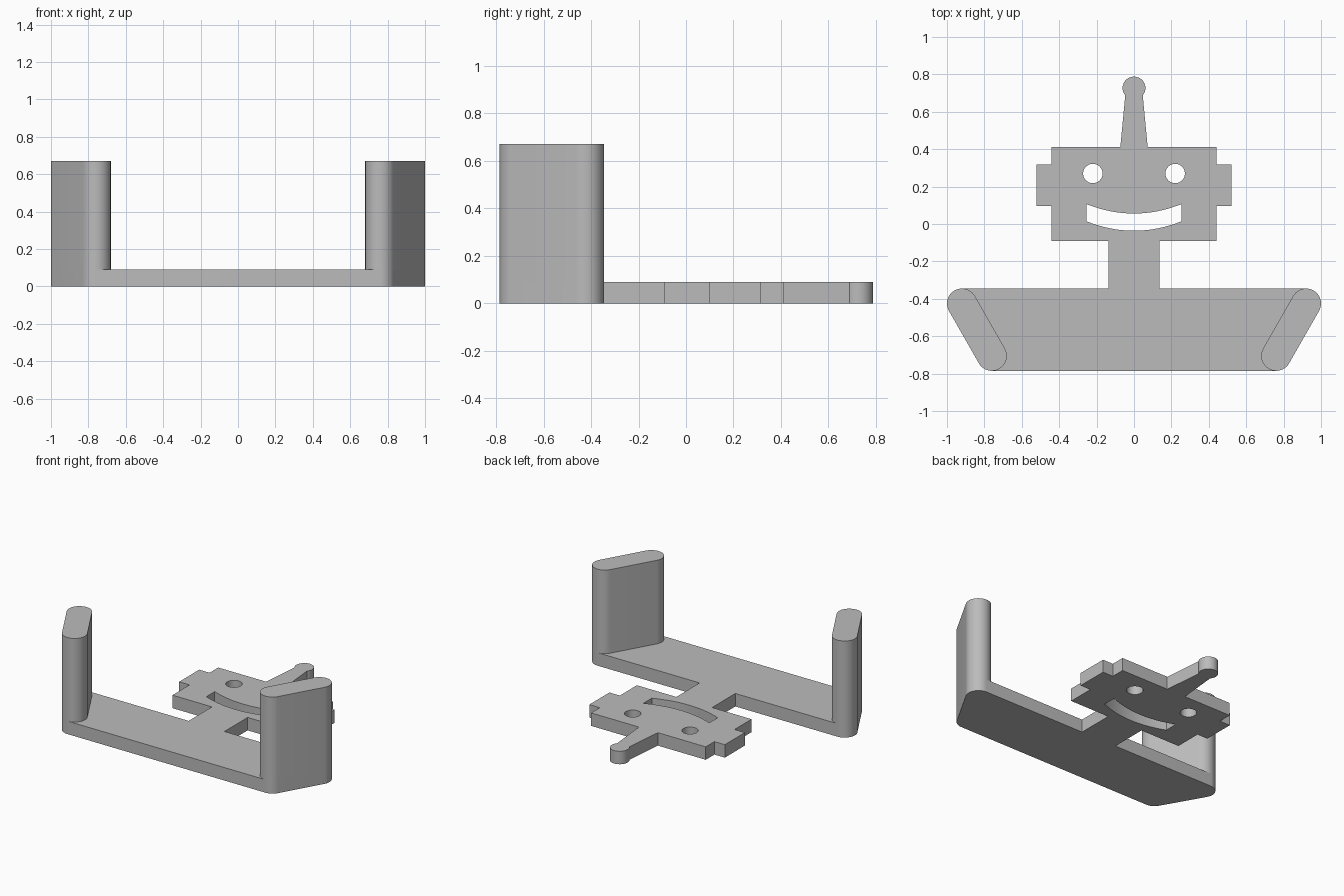
import bpy
import bmesh
from math import radians, sin, cos, atan2, degrees

cube = bpy.data.objects.get("Cube")
if cube:
    bpy.data.objects.remove(cube, do_unlink=True)

PLATE = 0.09
HEIGHT = 0.67
R = 0.08
FRONT, BACK = (0.76, -0.705), (0.92, -0.425)   # ends of the upright arm

grey = bpy.data.materials.new("plain grey")
grey.use_nodes = True
colour = (0.5, 0.5, 0.5, 1)
grey.diffuse_color = colour
grey.node_tree.nodes["Principled BSDF"].inputs["Base Color"].default_value = colour


def arc(centre, radius, start, end, steps=16):
    angles = [radians(start + (end - start) * i / steps) for i in range(steps + 1)]
    return [(centre[0] + radius * cos(a), centre[1] + radius * sin(a)) for a in angles]


def mirrored(points):
    return [(-x, y) for x, y in reversed(points)]


def extrude_outline(name, loops, bottom, top):
    """Solid from closed loops; inner loops become holes."""
    curve = bpy.data.curves.new(name + " outline", "CURVE")
    curve.dimensions = "2D"
    curve.fill_mode = "BOTH"
    curve.extrude = (top - bottom) / 2
    for loop in loops:
        spline = curve.splines.new("POLY")
        spline.points.add(len(loop) - 1)
        for point, (x, y) in zip(spline.points, loop):
            point.co = (x, y, 0, 1)
        spline.use_cyclic_u = True
    helper = bpy.data.objects.new(name + " helper", curve)
    bpy.context.collection.objects.link(helper)
    graph = bpy.context.evaluated_depsgraph_get()
    mesh = bpy.data.meshes.new_from_object(helper.evaluated_get(graph))
    bpy.data.objects.remove(helper, do_unlink=True)
    bpy.data.curves.remove(curve)

    bm = bmesh.new()
    bm.from_mesh(mesh)
    bmesh.ops.remove_doubles(bm, verts=bm.verts, dist=0.0001)
    bmesh.ops.translate(bm, verts=bm.verts, vec=(0, 0, (top + bottom) / 2))
    bmesh.ops.recalc_face_normals(bm, faces=bm.faces)
    bm.to_mesh(mesh)
    bm.free()
    mesh.name = name
    mesh.materials.clear()
    mesh.materials.append(grey)

    obj = bpy.data.objects.new(name, mesh)
    bpy.context.collection.objects.link(obj)
    bpy.ops.object.select_all(action="DESELECT")
    obj.select_set(True)
    bpy.context.view_layer.objects.active = obj
    bpy.ops.object.shade_smooth_by_angle(angle=radians(30))
    return obj


# Direction square to the outer side of an arm
side = degrees(atan2(FRONT[0] - BACK[0], BACK[1] - FRONT[1]))

# Flat plate: base, neck, head with ears, and antenna with round tip
half = arc(FRONT, R, -90, side) + arc(BACK, R, side, 90)
half += [(0.137, -0.345), (0.137, -0.09), (0.44, -0.09), (0.44, 0.097),
         (0.52, 0.097), (0.52, 0.317), (0.44, 0.317), (0.44, 0.412), (0.073, 0.412)]
half += arc((0, 0.727), 0.061, -40, 90)
outline = half + mirrored(half[:-1])

# Eye and mouth openings
eyes = [arc((x, 0.27), 0.052, 0, 348.75, 31) for x in (-0.22, 0.22)]
xs = [0.253 * (i / 12 - 1) for i in range(25)]
smile = [(x, 0.05 * (x / 0.253) ** 2) for x in xs]
mouth = [(x, y - 0.036) for x, y in smile] + [(x, y + 0.056) for x, y in reversed(smile)]
extrude_outline("robot_plate", [outline, mouth] + eyes, 0, PLATE)

# Upright arms with rounded ends
arm = arc(FRONT, R, side - 180, side, 24) + arc(BACK, R, side, side + 180, 24)
extrude_outline("left_arm", [arm], PLATE, HEIGHT)
extrude_outline("right_arm", [mirrored(arm)], PLATE, HEIGHT)
